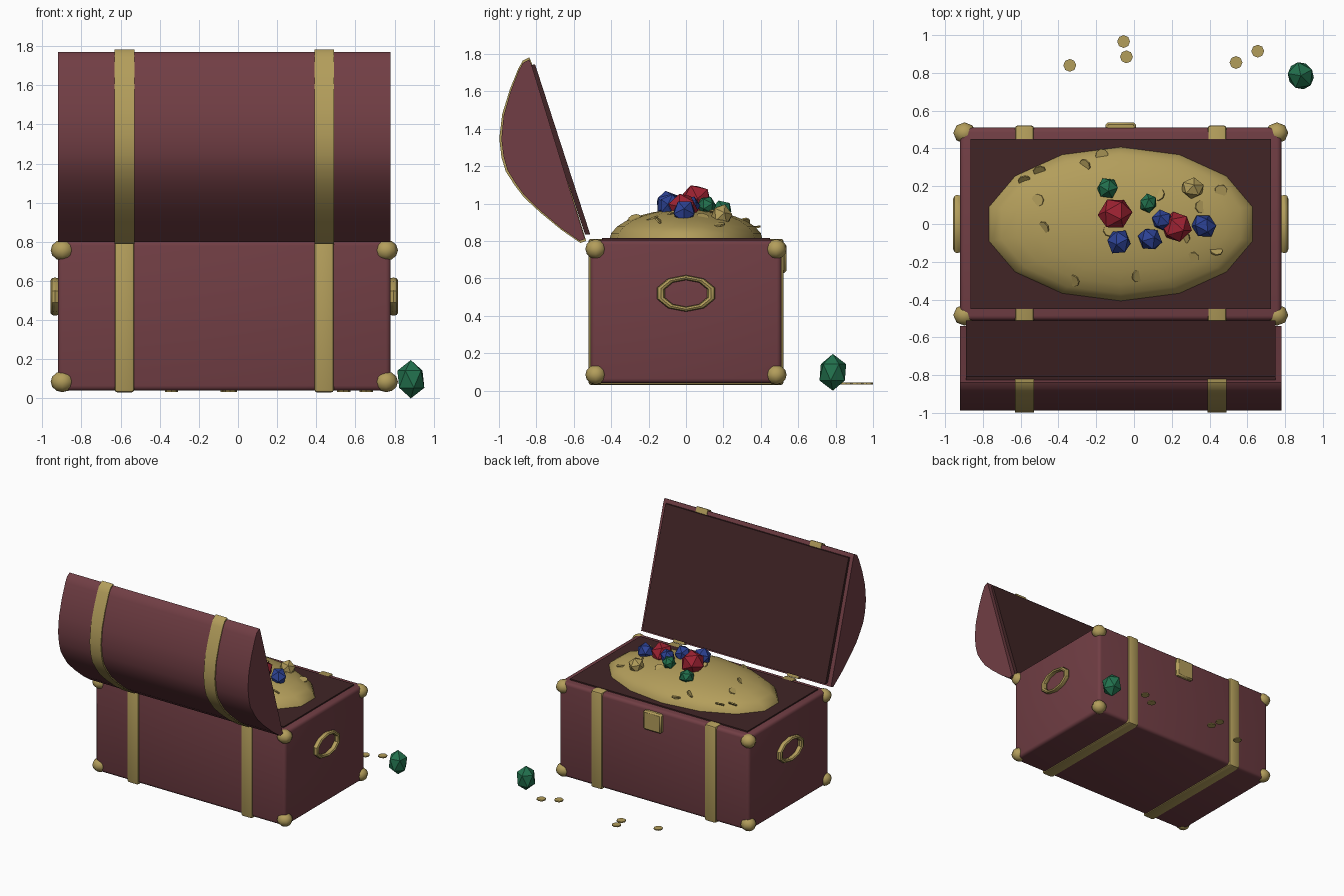
import bpy, bmesh, math, random
from mathutils import Matrix, Vector, Euler

if "Cube" in bpy.data.objects:
    bpy.data.objects.remove(bpy.data.objects["Cube"])

random.seed(4)
CX = -0.07  # chest centre along x


def material(name, rgb):
    m = bpy.data.materials.new(name)
    m.diffuse_color = (*rgb, 1)
    m.use_nodes = True
    m.node_tree.nodes["Principled BSDF"].inputs["Base Color"].default_value = m.diffuse_color
    return m


MAROON = material("maroon_leather", (0.165, 0.048, 0.058))
DARK = material("dark_lining", (0.052, 0.018, 0.019))
GOLD = material("gold", (0.45, 0.34, 0.105))
RED = material("ruby_red", (0.34, 0.016, 0.032))
GREEN = material("emerald_green", (0.016, 0.165, 0.075))
BLUE = material("sapphire_blue", (0.026, 0.055, 0.30))


def finish(name, bm, mat, smooth=None):
    bmesh.ops.recalc_face_normals(bm, faces=bm.faces)
    me = bpy.data.meshes.new(name)
    bm.to_mesh(me)
    bm.free()
    me.materials.append(mat)
    if smooth:
        me.shade_smooth()
        me.set_sharp_from_angle(angle=math.radians(smooth))
    ob = bpy.data.objects.new(name, me)
    bpy.context.collection.objects.link(ob)
    return ob


def box(name, lo, hi, mat, bevel=0.0, segments=1):
    bm = bmesh.new()
    lo, hi = Vector(lo), Vector(hi)
    bmesh.ops.create_cube(bm, size=1, matrix=Matrix.Translation((lo + hi) / 2) @ Matrix.Diagonal((*(hi - lo), 1)))
    if bevel:
        bmesh.ops.bevel(bm, geom=bm.edges[:], offset=bevel, segments=segments, profile=0.5, affect='EDGES')
    return finish(name, bm, mat, 40 if bevel else None)


def prism(name, profile, x0, x1, mat, smooth=None):
    """Extrude a (y, z) profile along x."""
    bm = bmesh.new()
    face = bm.faces.new([bm.verts.new((x0, y, z)) for y, z in profile])
    out = bmesh.ops.extrude_face_region(bm, geom=[face])
    bmesh.ops.translate(bm, vec=(x1 - x0, 0, 0), verts=[v for v in out['geom'] if isinstance(v, bmesh.types.BMVert)])
    return finish(name, bm, mat, smooth)


def grow(profile, amount):
    """Offset a convex profile outward from its centre."""
    cy = sum(p[0] for p in profile) / len(profile)
    cz = sum(p[1] for p in profile) / len(profile)
    out = []
    for y, z in profile:
        d = Vector((y - cy, z - cz)).normalized() * amount
        out.append((y + d.x, z + d.y))
    return out


# Chest body and the dark lining at its mouth
box("chest_body", (CX - 0.85, -0.51, 0.04), (CX + 0.85, 0.51, 0.805), MAROON, 0.025, 3)
box("chest_lining", (CX - 0.795, -0.45, 0.70), (CX + 0.795, 0.45, 0.815), DARK)

# Open domed lid with flat lining panel
lid = [(-0.54, 0.81), (-0.57, 0.80), (-0.67, 0.87), (-0.78, 0.963), (-0.865, 1.045), (-0.912, 1.11),
       (-0.955, 1.18), (-0.975, 1.25), (-0.987, 1.345), (-0.975, 1.47), (-0.938, 1.60),
       (-0.895, 1.71), (-0.872, 1.752), (-0.838, 1.77), (-0.825, 1.74)]
prism("lid", lid, CX - 0.85, CX + 0.85, MAROON, 40)
panel = [(-0.54, 0.835), (-0.512, 0.835), (-0.807, 1.745), (-0.84, 1.738)]
prism("lid_lining", panel, CX - 0.82, CX + 0.82, DARK)

# Straps around the body and over the lid
for side in (-1, 1):
    x = CX + side * 0.51
    box("body_strap", (x - 0.05, -0.522, 0.03), (x + 0.05, 0.522, 0.812), GOLD, 0.015, 2)
    prism("lid_strap", grow(lid, 0.012), x - 0.05, x + 0.05, GOLD, 40)

# Corner caps
for sx in (-1, 1):
    for sy in (-1, 1):
        for z in (0.085, 0.757):
            bm = bmesh.new()
            bmesh.ops.create_uvsphere(bm, u_segments=8, v_segments=6, radius=1)
            bmesh.ops.transform(bm, verts=bm.verts, matrix=Matrix.Translation((CX + sx * 0.827, sy * 0.482, z))
                                @ Matrix.Diagonal((0.06, 0.056, 0.053, 1)))
            finish("corner_cap", bm, GOLD, 60)


def ring(name, x):
    """Oval ring handle standing in the yz plane."""
    bm = bmesh.new()
    n, m = 10, 8
    rows = []
    for i in range(n):
        a = 2 * math.pi * (i + 0.5) / n
        row = []
        for j in range(m):
            b = 2 * math.pi * j / m
            r = 0.141 + 0.022 * math.cos(b)
            row.append(bm.verts.new((x + 0.022 * math.sin(b), r * math.cos(a), 0.52 + 0.6 * r * math.sin(a))))
        rows.append(row)
    for i in range(n):
        for j in range(m):
            p, q = rows[i], rows[(i + 1) % n]
            k = (j + 1) % m
            bm.faces.new((p[j], q[j], q[k], p[k]))
    return finish(name, bm, GOLD, 30)


for side in (-1, 1):
    ring("side_handle", CX + side * 0.865)

# Lock plate
box("lock_plate", (CX - 0.08, 0.49, 0.63), (CX + 0.08, 0.538, 0.785), GOLD, 0.012, 1)

# Heap of gold
MX, MY, MZ, MBASE = 0.72, 0.41, 0.165, 0.805
bm = bmesh.new()
bmesh.ops.create_uvsphere(bm, u_segments=14, v_segments=14, radius=1)
bmesh.ops.delete(bm, geom=[v for v in bm.verts if v.co.z < -0.01], context='VERTS')
bmesh.ops.transform(bm, verts=bm.verts, matrix=Matrix.Translation((CX, 0, MBASE)) @ Matrix.Diagonal((MX, MY, MZ, 1)))
finish("gold_heap", bm, GOLD, 60)


def coin(name, loc, rot=(0, 0, 0)):
    bm = bmesh.new()
    mat = Matrix.Translation(loc) @ Euler(rot).to_matrix().to_4x4()
    bmesh.ops.create_cone(bm, cap_ends=True, segments=8, radius1=0.034, radius2=0.034, depth=0.009, matrix=mat)
    return finish(name, bm, GOLD)


# Coins half buried in the heap
for x, y in [(-0.50, 0.28), (-0.58, 0.23), (-0.26, 0.31), (-0.51, 0.125), (-0.48, -0.02), (-0.32, -0.30),
             (0.02, -0.275), (0.31, -0.18), (0.435, -0.14), (0.46, 0.175), (0.13, 0.155), (0.355, 0.09),
             (0.265, -0.07), (-0.13, -0.035), (-0.17, 0.365)]:
    h = math.sqrt(max(0, 1 - ((x - CX) / MX) ** 2 - (y / MY) ** 2))
    coin("heap_coin", (x, y, MBASE + MZ * h - 0.004),
         (random.uniform(-0.7, 0.7), random.uniform(-0.7, 0.7), random.uniform(0, 6)))

# Coins scattered on the floor
for x, y in [(-0.34, 0.84), (-0.055, 0.966), (-0.04, 0.885), (0.54, 0.855), (0.655, 0.915)]:
    coin("floor_coin", (x, y, 0.038))


def gem(name, loc, size, mat, rot):
    bm = bmesh.new()
    bmesh.ops.create_icosphere(bm, subdivisions=1, radius=1)
    bmesh.ops.transform(bm, verts=bm.verts, matrix=Matrix.Translation(loc) @ Euler(rot).to_matrix().to_4x4()
                        @ Matrix.Diagonal((*size, 1)))
    return finish(name, bm, mat)


# Gems piled on the heap: x, y, z, radius
for name, mat, spots in [
    ("ruby", RED, [(-0.10, 0.055, 1.015, 0.095), (0.225, -0.015, 0.98, 0.085)]),
    ("emerald", GREEN, [(-0.14, 0.19, 0.965, 0.06), (0.075, 0.11, 0.99, 0.053)]),
    ("sapphire", BLUE, [(-0.08, -0.095, 1.0, 0.072), (0.085, -0.08, 0.985, 0.069),
                        (0.15, 0.02, 0.985, 0.06), (0.37, -0.01, 0.955, 0.07)]),
    ("gold_nugget", GOLD, [(0.31, 0.19, 0.935, 0.065)]),
]:
    for x, y, z, r in spots:
        gem(name, (x, y, z), (r, r, r * 0.9), mat, [random.uniform(0, 6) for _ in range(3)])

# Gem lying on the floor
gem("floor_emerald", (0.883, 0.785, 0.098), (0.076, 0.082, 0.098), GREEN, (0, 0, 0.5))
